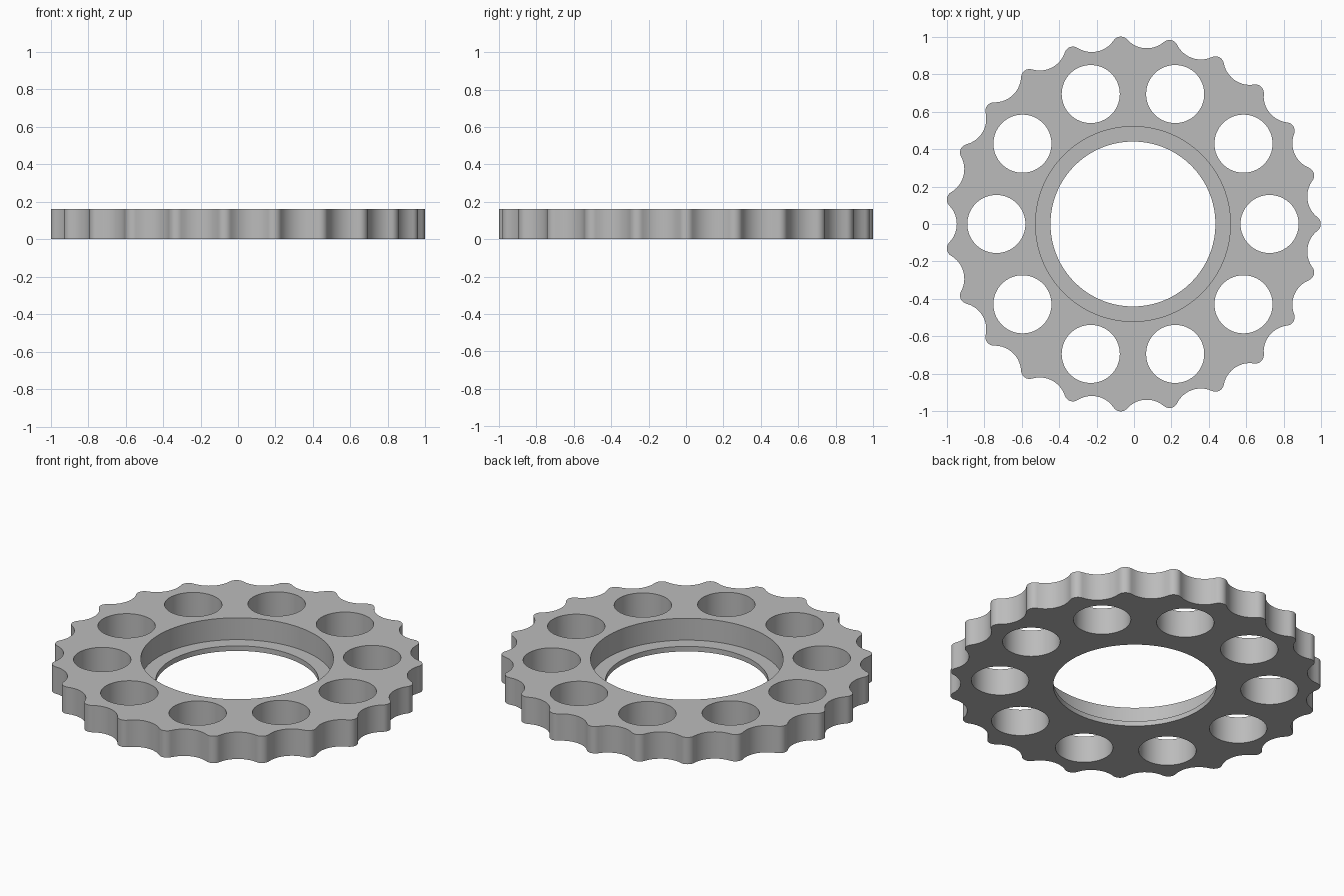
import bpy, bmesh
from math import sin, cos, pi, atan2, radians

# Remove the default object
cube = bpy.data.objects.get("Cube")
if cube:
    bpy.data.objects.remove(cube, do_unlink=True)

TEETH, HOLES = 23, 10
HEIGHT, LEDGE = 0.16, 0.03
TIP, VALLEY, TIP_R = 1.002, 0.94, 0.045
BORE, RECESS = 0.44, 0.52
HOLE_RING, HOLE_R = 0.729, 0.155
SHIFT = -0.0055  # an odd tooth count makes the outline lopsided in x

grey = bpy.data.materials.new("plain grey")
grey.use_nodes = True
colour = (0.5, 0.5, 0.5, 1)
grey.diffuse_color = colour
grey.node_tree.nodes["Principled BSDF"].inputs["Base Color"].default_value = colour


def arc(cx, cy, r, a0, a1, n):
    return [(cx + r * cos(a0 + (a1 - a0) * i / n),
             cy + r * sin(a0 + (a1 - a0) * i / n)) for i in range(n)]


def tooth_outline():
    """Round tips joined tangentially to wider round valleys."""
    half = pi / TEETH
    c = TIP - TIP_R
    valley_r = ((c * c + VALLEY ** 2 - 2 * c * VALLEY * cos(half) - TIP_R ** 2)
                / (2 * (TIP_R - VALLEY + c * cos(half))))
    v = VALLEY + valley_r
    # direction from a tip centre to the next valley centre
    lean = atan2(v * sin(half), v * cos(half) - c)
    points = []
    for k in range(TEETH):
        a, b = 2 * half * k, 2 * half * k + half
        points += arc(c * cos(a), c * sin(a), TIP_R, a - lean, a + lean, 10)
        points += arc(v * cos(b), v * sin(b), valley_r,
                      a + lean + pi, 2 * b - a - lean + pi, 10)
    return points


def prism(name, outline, z0, z1):
    bm = bmesh.new()
    base = bm.faces.new([bm.verts.new((x + SHIFT, y, z0)) for x, y in outline])
    top = bmesh.ops.extrude_face_region(bm, geom=[base])["geom"]
    bmesh.ops.translate(bm, vec=(0, 0, z1 - z0),
                        verts=[g for g in top if isinstance(g, bmesh.types.BMVert)])
    bmesh.ops.recalc_face_normals(bm, faces=bm.faces)
    mesh = bpy.data.meshes.new(name)
    bm.to_mesh(mesh)
    bm.free()
    mesh.materials.append(grey)
    obj = bpy.data.objects.new(name, mesh)
    bpy.context.collection.objects.link(obj)
    return obj


def disc(x, y, r, n):
    return arc(x, y, r, 0, 2 * pi, n)


# Toothed ring body
ring = prism("toothed_ring", tooth_outline(), 0, HEIGHT)

# Cutters: centre bore, stepped recess, ring of round holes
cutters = [prism("bore_cutter", disc(0, 0, BORE, 128), -0.1, HEIGHT + 0.1),
           prism("recess_cutter", disc(0, 0, RECESS, 128), LEDGE, HEIGHT + 0.1)]
for i in range(HOLES):
    a = 2 * pi * i / HOLES
    hole = disc(HOLE_RING * cos(a), HOLE_RING * sin(a), HOLE_R, 64)
    cutters.append(prism("hole_cutter", hole, -0.1, HEIGHT + 0.1))

bpy.ops.object.select_all(action="DESELECT")
ring.select_set(True)
bpy.context.view_layer.objects.active = ring
for cutter in cutters:
    cutter.hide_render = True
    mod = ring.modifiers.new("cut", "BOOLEAN")
    mod.operation, mod.solver, mod.object = "DIFFERENCE", "EXACT", cutter
    bpy.ops.object.modifier_apply(modifier=mod.name)
    bpy.data.objects.remove(cutter, do_unlink=True)

# Smooth walls, crisp rims
bpy.ops.object.shade_smooth_by_angle(angle=radians(30))
